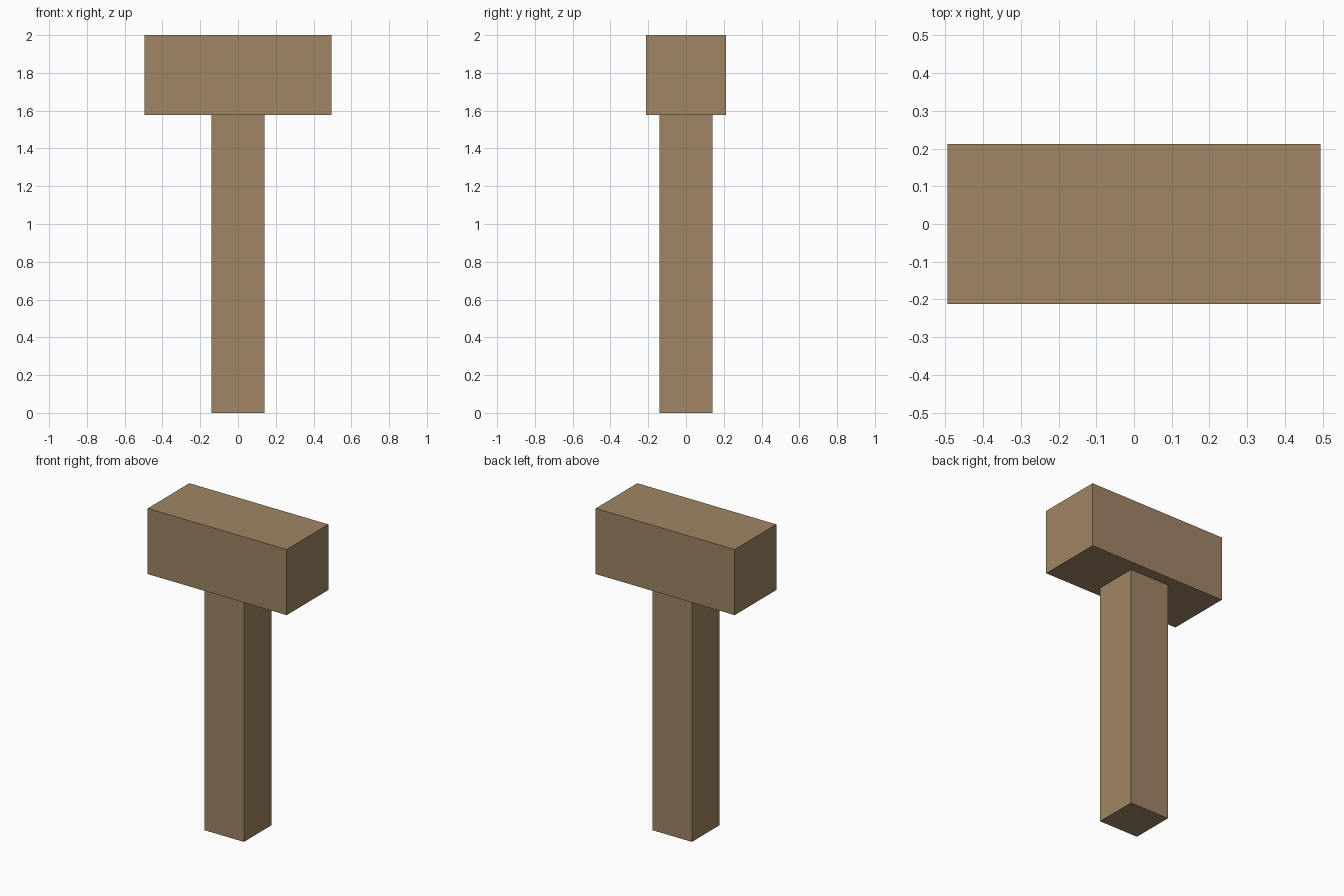
import bpy

if "Cube" in bpy.data.objects:
    bpy.data.objects.remove(bpy.data.objects["Cube"])

wood = bpy.data.materials.new("wood")
wood.diffuse_color = (0.35, 0.24, 0.13, 1.0)
wood.use_nodes = True
wood.node_tree.nodes["Principled BSDF"].inputs["Base Color"].default_value = wood.diffuse_color


def box(name, width, depth, z0, z1):
    """Box centred on x and y, spanning z0 to z1."""
    bpy.ops.mesh.primitive_cube_add(size=1, location=(0, 0, (z0 + z1) / 2))
    obj = bpy.context.object
    obj.name = name
    obj.scale = (width, depth, z1 - z0)
    bpy.ops.object.transform_apply(location=False, rotation=False, scale=True)
    obj.data.materials.append(wood)
    return obj


# Square handle standing on the ground
box("handle", 0.282, 0.282, 0.0, 1.578)

# Mallet head resting on the handle
box("head", 0.988, 0.423, 1.578, 2.0)
